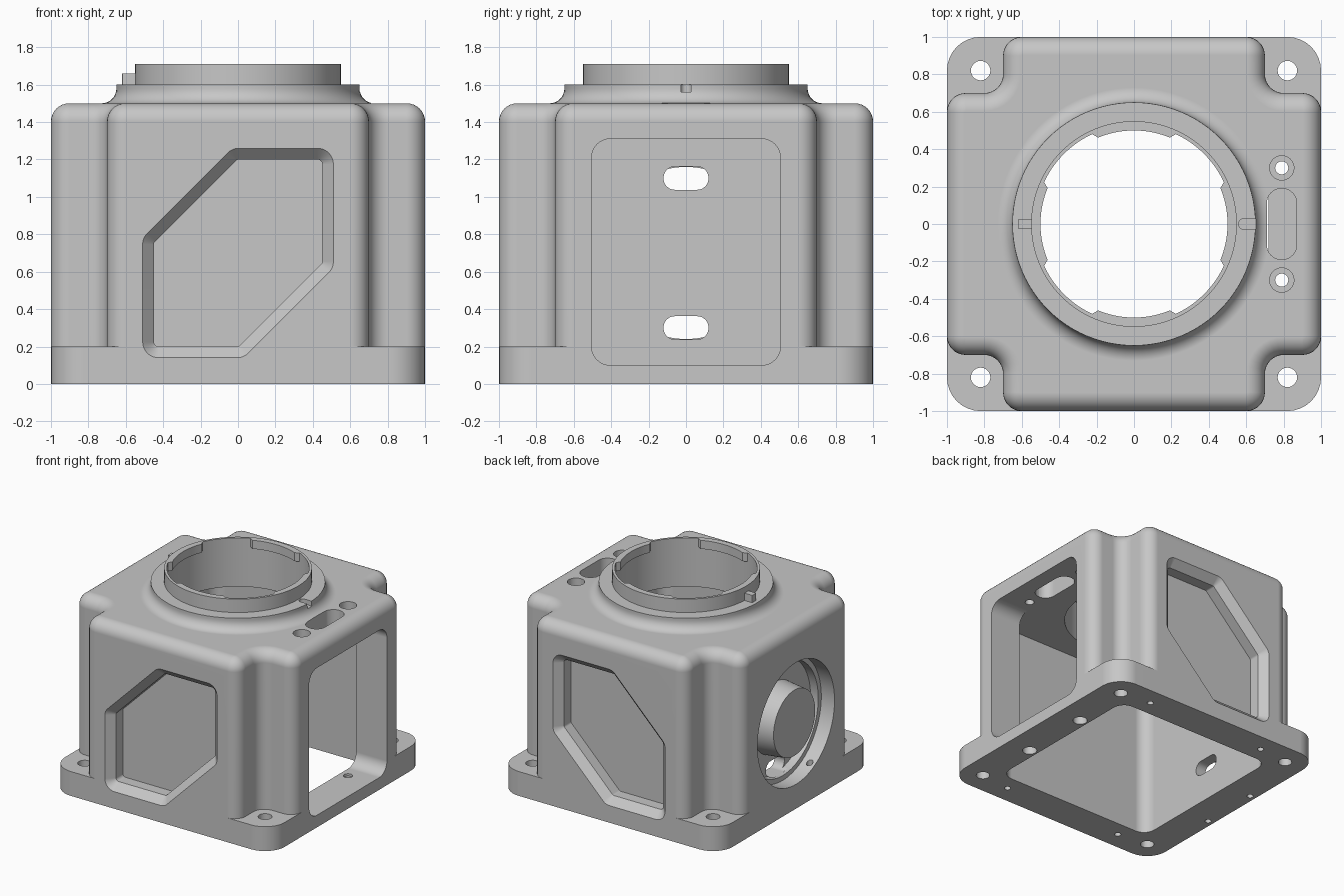
import bpy, bmesh, math
from mathutils import Vector, Matrix

cube = bpy.data.objects.get("Cube")
if cube:
    bpy.data.objects.remove(cube)

GREY = (0.57, 0.57, 0.57, 1)
grey = bpy.data.materials.new("machined grey")
grey.use_nodes = True
grey.diffuse_color = GREY
grey.node_tree.nodes["Principled BSDF"].inputs["Base Color"].default_value = GREY

# Map a 2D outline (u, v) at depth w onto a world axis
PLACE = {"x": lambda u, v, w: (w, u, v),
         "y": lambda u, v, w: (u, w, v),
         "z": lambda u, v, w: (u, v, w)}


def outline(corners, radius, inset=0.0, steps=8):
    """Counter-clockwise polygon with rounded corners, optionally inset."""
    pts, count = [], len(corners)
    for i, c in enumerate(corners):
        p = Vector(c)
        e1 = (p - Vector(corners[i - 1])).normalized()
        e2 = (Vector(corners[(i + 1) % count]) - p).normalized()
        n1, n2 = Vector((-e1.y, e1.x)), Vector((-e2.y, e2.x))
        q = p + (n1 + n2) / (1 + n1.dot(n2)) * inset
        turn = math.atan2(e1.x * e2.y - e1.y * e2.x, e1.dot(e2))
        side = 1 if turn > 0 else -1
        r = radius - side * inset
        start = q - e1 * r * math.tan(abs(turn) / 2)
        centre = start + n1 * r * side
        for k in range(steps + 1):
            pts.append(centre + Matrix.Rotation(turn * k / steps, 2) @ (start - centre))
    return pts


def box_outline(cx, cy, hx, hy, r):
    return outline([(cx - hx, cy - hy), (cx + hx, cy - hy),
                    (cx + hx, cy + hy), (cx - hx, cy + hy)], r)


def circle(cx, cy, r, sides=32):
    return [(cx + r * math.cos(math.tau * k / sides),
             cy + r * math.sin(math.tau * k / sides)) for k in range(sides)]


def lug_outline(lug_r, gap_r, sides=144):
    """Circle that steps inward at four lugs on the axes."""
    pts = []
    for k in range(sides):
        a = 360 * k / sides
        r = gap_r if abs(a % 90 - 45) < 22 else lug_r
        pts.append((r * math.cos(math.radians(a)), r * math.sin(math.radians(a))))
    return pts


def loft(name, rings, axis="z"):
    """Closed solid through a list of (outline, depth) rings."""
    bm = bmesh.new()
    loops = [[bm.verts.new(PLACE[axis](p[0], p[1], w)) for p in pts] for pts, w in rings]
    n = len(loops[0])
    for a, b in zip(loops, loops[1:]):
        for k in range(n):
            j = (k + 1) % n
            bm.faces.new((a[k], a[j], b[j], b[k]))
    bm.faces.new(loops[0])
    bm.faces.new(loops[-1])
    bmesh.ops.recalc_face_normals(bm, faces=bm.faces)
    mesh = bpy.data.meshes.new(name)
    bm.to_mesh(mesh)
    bm.free()
    mesh.materials.append(grey)
    ob = bpy.data.objects.new(name, mesh)
    bpy.context.collection.objects.link(ob)
    return ob


def prism(name, pts, a, b, axis="z"):
    return loft(name, [(pts, a), (pts, b)], axis)


def lathe(name, profile, centre=(0, 0), axis="z", sides=96):
    return loft(name, [(circle(*centre, r, sides), w) for r, w in profile], axis)


def combine(target, tool, operation="DIFFERENCE"):
    mod = target.modifiers.new("cut", "BOOLEAN")
    mod.operation, mod.solver, mod.object = operation, "EXACT", tool
    bpy.context.view_layer.objects.active = target
    bpy.ops.object.modifier_apply(modifier=mod.name)
    bpy.data.objects.remove(tool)


# Cross-shaped body with a rounded top edge
A, B = 1.0, 0.7
cross = [(-B, -A), (B, -A), (B, -B), (A, -B), (A, B), (B, B),
         (B, A), (-B, A), (-B, B), (-A, B), (-A, -B), (-B, -B)]
FILLET = 0.097
rings = [(outline(cross, 0.1), 0.05)]
for k in range(9):
    t = math.pi / 2 * k / 8
    rings.append((outline(cross, 0.1, FILLET * (1 - math.cos(t))),
                  1.5 - FILLET * (1 - math.sin(t))))
housing = loft("housing", rings)

# Square foot plate
combine(housing, prism("foot_plate", box_outline(0, 0, 1, 1, 0.18), 0, 0.2), "UNION")

# Flared collar and locating ring
flare = [(0.73, 1.4)]
for k in range(9):
    t = math.pi / 2 * k / 8
    flare.append((0.73 - 0.08 * math.sin(t), 1.58 - 0.08 * math.cos(t)))
flare += [(0.65, 1.6), (0.55, 1.6), (0.55, 1.71)]
combine(housing, lathe("collar", flare), "UNION")

# Inner cavity, its ceiling level with the window top
CEILING = 1.31
combine(housing, prism("cavity", box_outline(0, 0, 0.72, 0.72, 0.1), -0.1, CEILING))

# Top bore with four short lugs at the rim
combine(housing, prism("bore", circle(0, 0, 0.53, 144), 1.2, 1.64))
combine(housing, prism("lug_cut", lug_outline(0.5, 0.53), 1.6, 1.8))

# Side window
window = box_outline(0, (CEILING + 0.1) / 2, 0.505, (CEILING - 0.1) / 2, 0.1)
combine(housing, prism("window", window, 0.6, 1.1, "x"))

# Six-sided chamfered pockets, front and back
hexagon = [(-0.51, 0.14), (0.03, 0.14), (0.51, 0.62),
           (0.51, 1.26), (-0.03, 1.26), (-0.51, 0.78)]
for s in (-1, 1):
    outer, inner = outline(hexagon, 0.085), outline(hexagon, 0.085, 0.06)
    combine(housing, loft("pocket", [(outer, 1.1 * s), (outer, s),
                                     (inner, 0.94 * s), (inner, 0.85 * s)], "y"))

# Round stepped recess leaving a central boss, with two slots through
groove = [(0.27, -0.985), (0.29, -0.81), (0.46, -0.81), (0.46, -0.88), (0.5, -0.88), (0.5, -1.1)]
combine(housing, lathe("recess", groove, (0, 0.7), "x"))
for z in (0.3, 1.1):
    combine(housing, prism("slot", box_outline(0, z, 0.12, 0.062, 0.06), -0.85, -0.6, "x"))

# Top slot and bolt holes over the window
combine(housing, prism("top_slot", box_outline(0.79, 0, 0.08, 0.19, 0.079), 1.2, 1.6))
for s in (-1, 1):
    bolt = [(0.055, -0.1), (0.055, 0.08), (0.035, 0.08), (0.035, 1.44), (0.065, 1.44), (0.065, 1.6)]
    combine(housing, lathe("bolt_hole", bolt, (0.79, 0.3 * s), sides=32))
    combine(housing, prism("drain_hole", circle(-0.95, 0.25 * s, 0.025, 16), -0.1, 0.4))
    # Mounting and dowel holes in the foot
    for t in (-1, 1):
        combine(housing, prism("mount_hole", circle(0.82 * s, 0.82 * t, 0.052), -0.1, 0.3))
        combine(housing, prism("dowel_hole", circle(0.55 * s, 0.85 * t, 0.025, 16), -0.1, 0.1))

# Key notch in the collar
combine(housing, prism("key_notch", box_outline(0.63, 0, 0.07, 0.028, 0.027), 1.56, 1.62))

# Raised key on the opposite side
key = prism("locating_key", box_outline(-0.58, 0, 0.04, 0.026, 0.004), 1.59, 1.66)

# Smooth shading with crisp edges
bpy.ops.object.select_all(action="DESELECT")
housing.select_set(True)
key.select_set(True)
bpy.context.view_layer.objects.active = housing
bpy.ops.object.shade_smooth_by_angle(angle=math.radians(30))
weighted = housing.modifiers.new("weighted normals", "WEIGHTED_NORMAL")
weighted.keep_sharp = True
